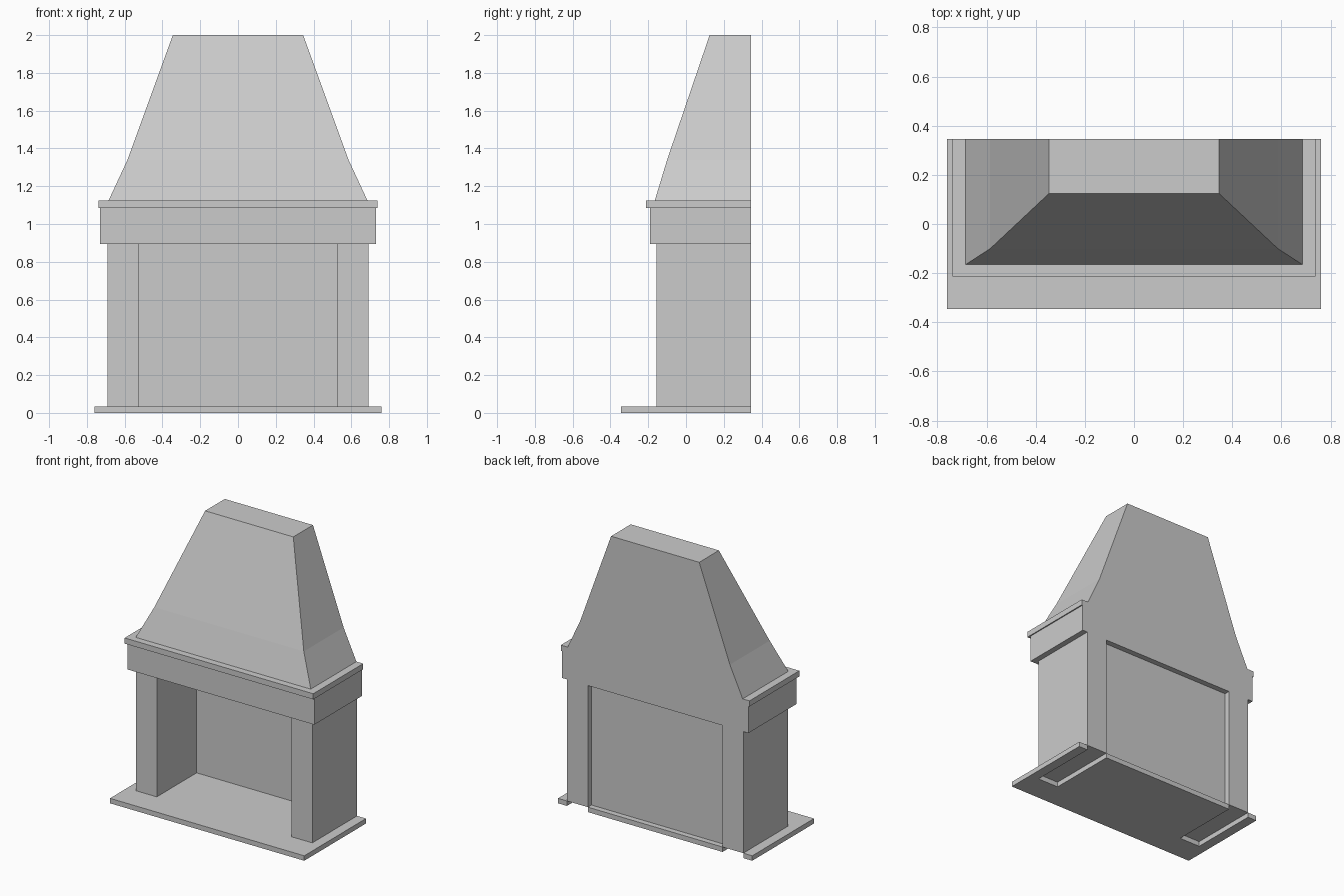
import bpy
import bmesh

cube = bpy.data.objects.get("Cube")
if cube:
    bpy.data.objects.remove(cube, do_unlink=True)

stone = bpy.data.materials.new("grey stone")
stone.use_nodes = True
GREY = (0.6, 0.6, 0.6, 1)
stone.diffuse_color = GREY
stone.node_tree.nodes["Principled BSDF"].inputs["Base Color"].default_value = GREY

BACK = 0.345        # shared plane of the rear wall
HEARTH_TOP = 0.035
MANTEL = 0.895      # underside of the mantel
CAP = 1.085
HOOD = 1.125
OUTER, INNER, FRONT = 0.69, 0.527, -0.155   # pier footprint


def finish(name, bm):
    bmesh.ops.recalc_face_normals(bm, faces=bm.faces)
    mesh = bpy.data.meshes.new(name)
    bm.to_mesh(mesh)
    bm.free()
    mesh.materials.append(stone)
    obj = bpy.data.objects.new(name, mesh)
    bpy.context.collection.objects.link(obj)
    return obj


def loft(name, rings):
    """Skin a stack of closed rings and cap both ends."""
    bm = bmesh.new()
    loops = [[bm.verts.new(p) for p in ring] for ring in rings]
    for low, high in zip(loops, loops[1:]):
        for i in range(len(low)):
            j = (i + 1) % len(low)
            bm.faces.new((low[i], low[j], high[j], high[i]))
    bm.faces.new(loops[0])
    bm.faces.new(loops[-1])
    return finish(name, bm)


def rect(x0, x1, y0, y1, z):
    return [(x0, y0, z), (x1, y0, z), (x1, y1, z), (x0, y1, z)]


def box(name, x0, x1, y0, y1, z0, z1):
    return loft(name, [rect(x0, x1, y0, y1, z) for z in (z0, z1)])


# Hearth slab, slotted from the rear beneath each pier
half = [(0.76, -BACK), (0.76, BACK), (OUTER, BACK), (OUTER, FRONT),
        (INNER, FRONT), (INNER, BACK)]
outline = half + [(-x, y) for x, y in reversed(half)]
loft("hearth_slab", [[(x, y, z) for x, y in outline] for z in (0, HEARTH_TOP)])

# Side piers and the thin panel closing the firebox
box("left_pier", INNER, OUTER, FRONT, BACK, HEARTH_TOP, MANTEL)
box("right_pier", -OUTER, -INNER, FRONT, BACK, HEARTH_TOP, MANTEL)
box("fireback", -INNER, INNER, 0.29, 0.305, HEARTH_TOP, MANTEL)

# Mantel and its projecting shelf
box("mantel", -0.73, 0.73, -0.19, BACK, MANTEL, CAP)
box("mantel_shelf", -0.738, 0.738, -0.213, BACK, CAP, HOOD)

# Flared chimney hood: half width, front y, height
sections = [(0.685, -0.165, HOOD), (0.585, -0.1, 1.34), (0.345, 0.125, 2)]
loft("chimney_hood", [rect(-w, w, y, BACK, z) for w, y, z in sections])
